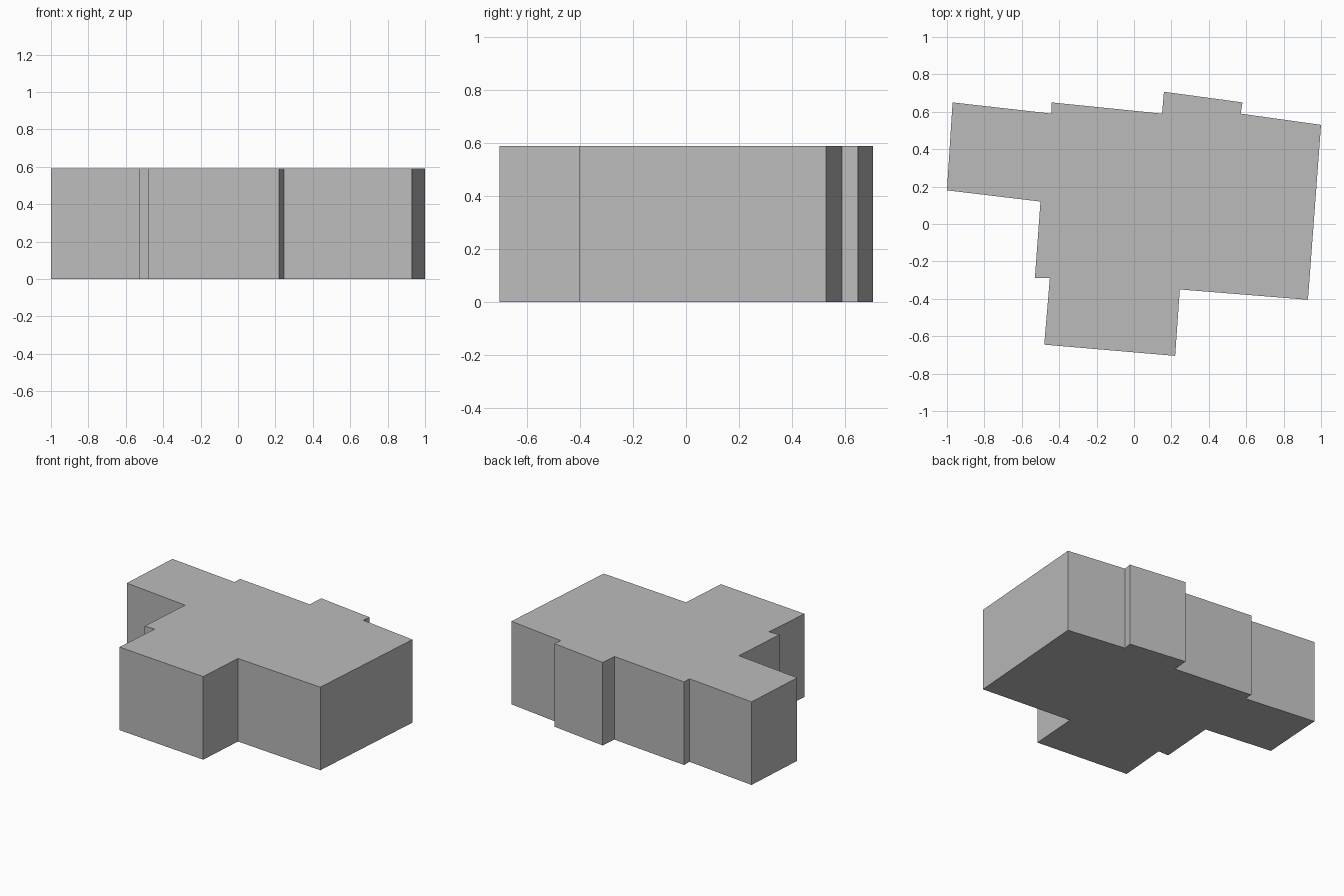
import bpy
import bmesh

HEIGHT = 0.59

cube = bpy.data.objects.get("Cube")
if cube:
    bpy.data.objects.remove(cube, do_unlink=True)

# Plain grey wall and roof material
grey = bpy.data.materials.new("plain_grey")
grey.use_nodes = True
colour = (0.5, 0.5, 0.5, 1)
grey.diffuse_color = colour
grey.node_tree.nodes["Principled BSDF"].inputs["Base Color"].default_value = colour

# Stepped floor plan, counter-clockwise from the front left corner
footprint = [
    (-0.48, -0.645), (0.22, -0.705),                # front wing
    (0.245, -0.35), (0.93, -0.405), (1.0, 0.53),    # main block
    (0.57, 0.59), (0.58, 0.65),                     # rear bay
    (0.16, 0.707), (0.15, 0.59),
    (-0.44, 0.65), (-0.44, 0.59),                   # rear wall step
    (-0.97, 0.65), (-1.0, 0.18), (-0.5, 0.12),      # side wing
    (-0.53, -0.29), (-0.45, -0.29),                 # small notch
]


def extrude_plan(name, plan, height, material):
    """Raise a closed floor plan from the ground into a solid block."""
    bm = bmesh.new()
    base = bm.faces.new([bm.verts.new((x, y, 0)) for x, y in plan])
    raised = bmesh.ops.extrude_face_region(bm, geom=[base], use_keep_orig=True)
    top = [v for v in raised["geom"] if isinstance(v, bmesh.types.BMVert)]
    bmesh.ops.translate(bm, verts=top, vec=(0, 0, height))
    bmesh.ops.recalc_face_normals(bm, faces=bm.faces)
    mesh = bpy.data.meshes.new(name)
    bm.to_mesh(mesh)
    bm.free()
    mesh.materials.append(material)
    obj = bpy.data.objects.new(name, mesh)
    bpy.context.collection.objects.link(obj)
    return obj


# Flat-roofed building
extrude_plan("building_block", footprint, HEIGHT, grey)
